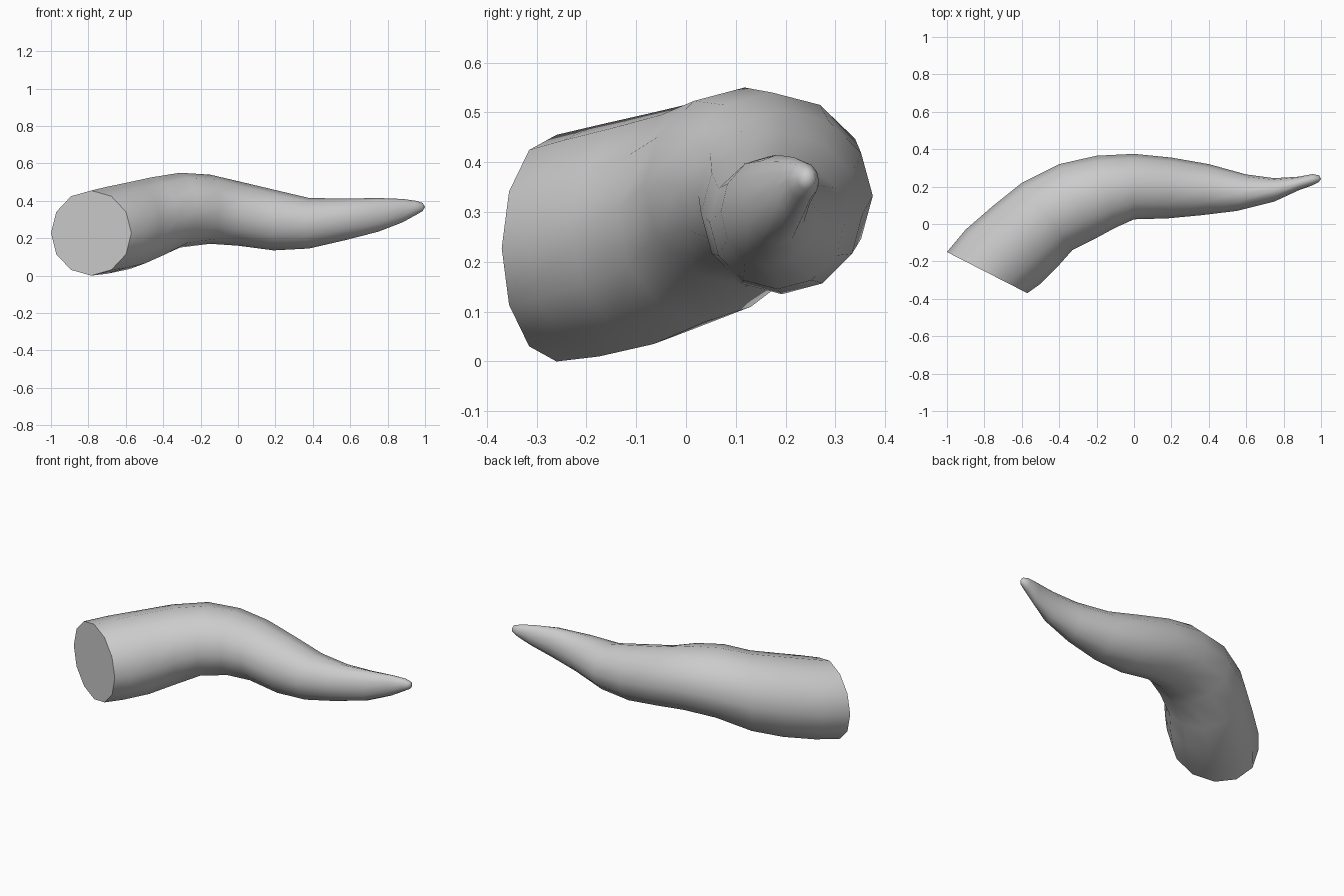
import bpy, bmesh, math
from mathutils import Vector

if "Cube" in bpy.data.objects:
    bpy.data.objects.remove(bpy.data.objects["Cube"])

SIDES = 12

# Cross-sections along the horn:
# outer-bend edge (x, y), inner-bend edge (x, y), bottom z, top z
sections = [
    (-1.00, -0.15, -0.57, -0.37, 0.00, 0.455),
    (-0.90, -0.03, -0.50, -0.32, 0.01, 0.475),
    (-0.75, 0.10, -0.41, -0.23, 0.035, 0.50),
    (-0.60, 0.22, -0.33, -0.14, 0.08, 0.525),
    (-0.40, 0.32, -0.22, -0.085, 0.15, 0.55),
    (-0.20, 0.365, -0.10, -0.02, 0.17, 0.54),
    (0.00, 0.375, 0.00, 0.025, 0.16, 0.505),
    (0.20, 0.355, 0.18, 0.03, 0.135, 0.46),
    (0.40, 0.32, 0.36, 0.047, 0.145, 0.415),
    (0.60, 0.265, 0.55, 0.07, 0.19, 0.412),
    (0.75, 0.245, 0.75, 0.12, 0.235, 0.415),
    (0.88, 0.253, 0.88, 0.18, 0.285, 0.41),
    (0.955, 0.267, 0.95, 0.205, 0.325, 0.40),
    (0.99, 0.26, 0.985, 0.222, 0.345, 0.388),
]


def add_ring(bm, section):
    ax, ay, bx, by, low, high = section
    outer, inner = Vector((ax, ay, 0)), Vector((bx, by, 0))
    centre = (outer + inner) / 2 + Vector((0, 0, (low + high) / 2))
    across = (inner - outer) / 2
    up = Vector((0, 0, (high - low) / 2))
    angles = [2 * math.pi * i / SIDES for i in range(SIDES)]
    return [bm.verts.new(centre + across * math.cos(a) + up * math.sin(a))
            for a in angles]


# Lofted horn body with flat base and rounded tip
bm = bmesh.new()
rings = [add_ring(bm, s) for s in sections]
for r0, r1 in zip(rings, rings[1:]):
    for i in range(SIDES):
        j = (i + 1) % SIDES
        bm.faces.new((r0[i], r0[j], r1[j], r1[i]))
bm.faces.new(rings[0])
tip = bm.verts.new((1.0, 0.24, 0.367))
for i in range(SIDES):
    bm.faces.new((rings[-1][i], rings[-1][(i + 1) % SIDES], tip))
bmesh.ops.recalc_face_normals(bm, faces=bm.faces)

mesh = bpy.data.meshes.new("horn")
bm.to_mesh(mesh)
bm.free()
horn = bpy.data.objects.new("horn", mesh)
bpy.context.collection.objects.link(horn)

# Plain grey surface
grey = bpy.data.materials.new("light grey")
grey.diffuse_color = (0.6, 0.6, 0.6, 1)
grey.use_nodes = True
grey.node_tree.nodes["Principled BSDF"].inputs["Base Color"].default_value = grey.diffuse_color
mesh.materials.append(grey)

# Smooth sides, crisp base edge
bpy.context.view_layer.objects.active = horn
horn.select_set(True)
bpy.ops.object.shade_smooth_by_angle(angle=math.radians(55))
